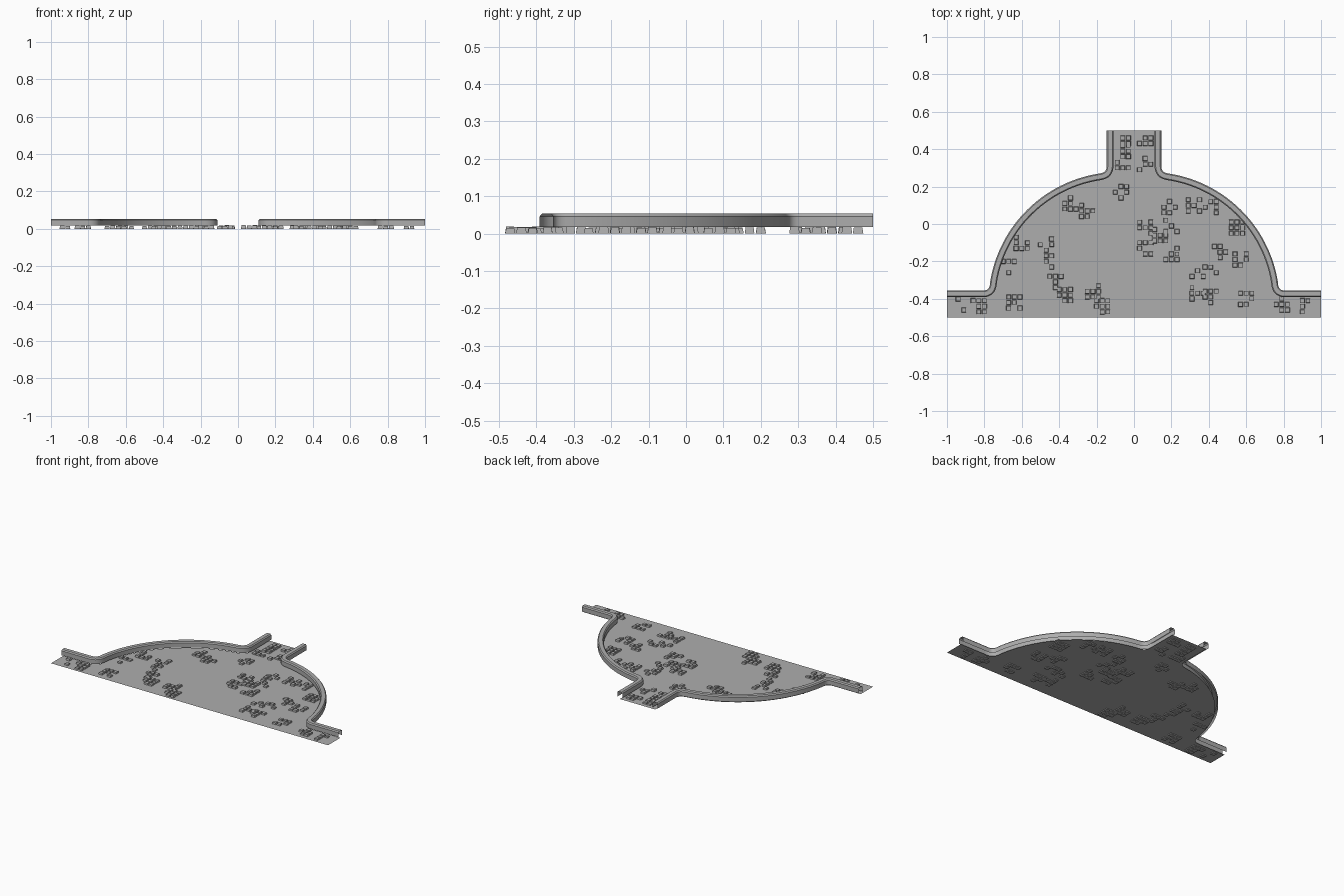
import bpy, bmesh, math, random
from mathutils import Vector

cube = bpy.data.objects.get("Cube")
if cube:
    bpy.data.objects.remove(cube, do_unlink=True)

random.seed(4)

# One plain grey for everything
grey = bpy.data.materials.new("stone_grey")
grey.use_nodes = True
tone = (0.42, 0.42, 0.42, 1)
grey.diffuse_color = tone
grey.node_tree.nodes["Principled BSDF"].inputs["Base Color"].default_value = tone


def finish(bm, name):
    mesh = bpy.data.meshes.new(name)
    bm.to_mesh(mesh)
    bm.free()
    mesh.materials.append(grey)
    obj = bpy.data.objects.new(name, mesh)
    bpy.context.collection.objects.link(obj)
    return obj


def fillet(start, corner, end, steps=8):
    a, c, b = Vector(start), Vector(corner), Vector(end)
    return [a * (1 - t) ** 2 + c * 2 * t * (1 - t) + b * t * t
            for t in (i / steps for i in range(steps + 1))]


# Kerb centre line for the left half: arm, fillet, big arc, fillet, neck
hub, radius = Vector((0.08, -0.42)), 0.68
arc = []
for i in range(29):
    a = math.radians(9.5 + (98.5 - 9.5 - 17) * i / 28)
    arc.append(hub + radius * Vector((math.cos(a), math.sin(a))))
path = [Vector((1, -0.373))]
path += fillet((0.805, -0.373), (0.752, -0.373), arc[0])
path += arc[1:-1]
path += fillet(arc[-1], (0.128, 0.26), (0.128, 0.31))
path += [Vector((0.128, 0.5))]
mirrored = [Vector((-p.x, p.y)) for p in reversed(path)]

# Kerb: hollow channel, open underneath, swept along the centre line
profile = [(-0.018, 0.017), (-0.018, 0.046), (-0.012, 0.053),
           (0.012, 0.053), (0.018, 0.046), (0.018, 0.017)]


def sweep(points, name):
    bm = bmesh.new()
    rings = []
    for i, p in enumerate(points):
        before = (p - points[i - 1]).normalized() if i else None
        after = (points[i + 1] - p).normalized() if i + 1 < len(points) else None
        along = ((before or after) + (after or before)).normalized()
        side = Vector((-along.y, along.x))
        rings.append([bm.verts.new((*(p + side * off), z)) for off, z in profile])
    for r, s in zip(rings, rings[1:]):
        for k in range(len(profile) - 1):
            bm.faces.new((r[k], s[k], s[k + 1], r[k + 1]))
    bm.normal_update()
    for f in bm.faces:
        if f.normal.z > 0.9:
            flip = False
            break
    else:
        flip = True
    if flip:
        bmesh.ops.reverse_faces(bm, faces=bm.faces[:])
    obj = finish(bm, name)
    bpy.ops.object.select_all(action='DESELECT')
    obj.select_set(True)
    bpy.context.view_layer.objects.active = obj
    bpy.ops.object.shade_smooth_by_angle(angle=math.radians(35))


sweep(path, "left_kerb")
sweep(mirrored, "right_kerb")

# Floor: thin sheet reaching under the kerbs
bm = bmesh.new()
outline = [Vector((1, -0.5))] + path + mirrored + [Vector((-1, -0.5))]
floor = bm.faces.new([bm.verts.new((p.x, p.y, 0.006)) for p in outline])
floor.normal_update()
if floor.normal.z < 0:
    floor.normal_flip()
bmesh.ops.triangulate(bm, faces=[floor])
finish(bm, "floor")

# Cobbles: scattered clusters of small tapered stones set through the floor
clusters = [(-.94, -.43), (-.83, -.44), (-.64, -.42), (-.67, -.23), (-.6, -.1),
            (-.47, -.11), (-.44, -.2), (-.42, -.31), (-.37, -.38), (-.34, .11),
            (-.25, .07), (-.22, -.36), (-.17, -.44), (-.07, .17), (-.06, .46),
            (.06, .46), (-.06, .33), (.06, .32), (-.06, .39), (.06, -.02),
            (.06, -.13), (.14, -.06), (.2, -.01), (.2, -.16), (.19, .09),
            (.32, .1), (.41, .09), (.34, -.25), (.41, -.26), (.34, -.37),
            (.41, -.39), (.46, -.15), (.55, -.02), (.57, -.19), (.6, -.4),
            (.79, -.43), (.9, -.44)]
bm = bmesh.new()
pitch = 0.03
for cx, cy in clusters:
    for i in range(-1, 2):
        for j in range(-1, 2):
            x, y = cx + i * pitch, cy + j * pitch
            if random.random() < 0.4 or abs(x) > 0.98 or abs(y) > 0.484:
                continue
            top = random.uniform(0.014, 0.019)
            half = pitch * random.uniform(0.42, 0.48)
            for v in bmesh.ops.create_cube(bm, size=2)["verts"]:
                upper = v.co.z > 0
                size = half * (0.8 if upper else 1)
                v.co = (x + v.co.x * size, y + v.co.y * size, top if upper else 0)
finish(bm, "cobbles")
